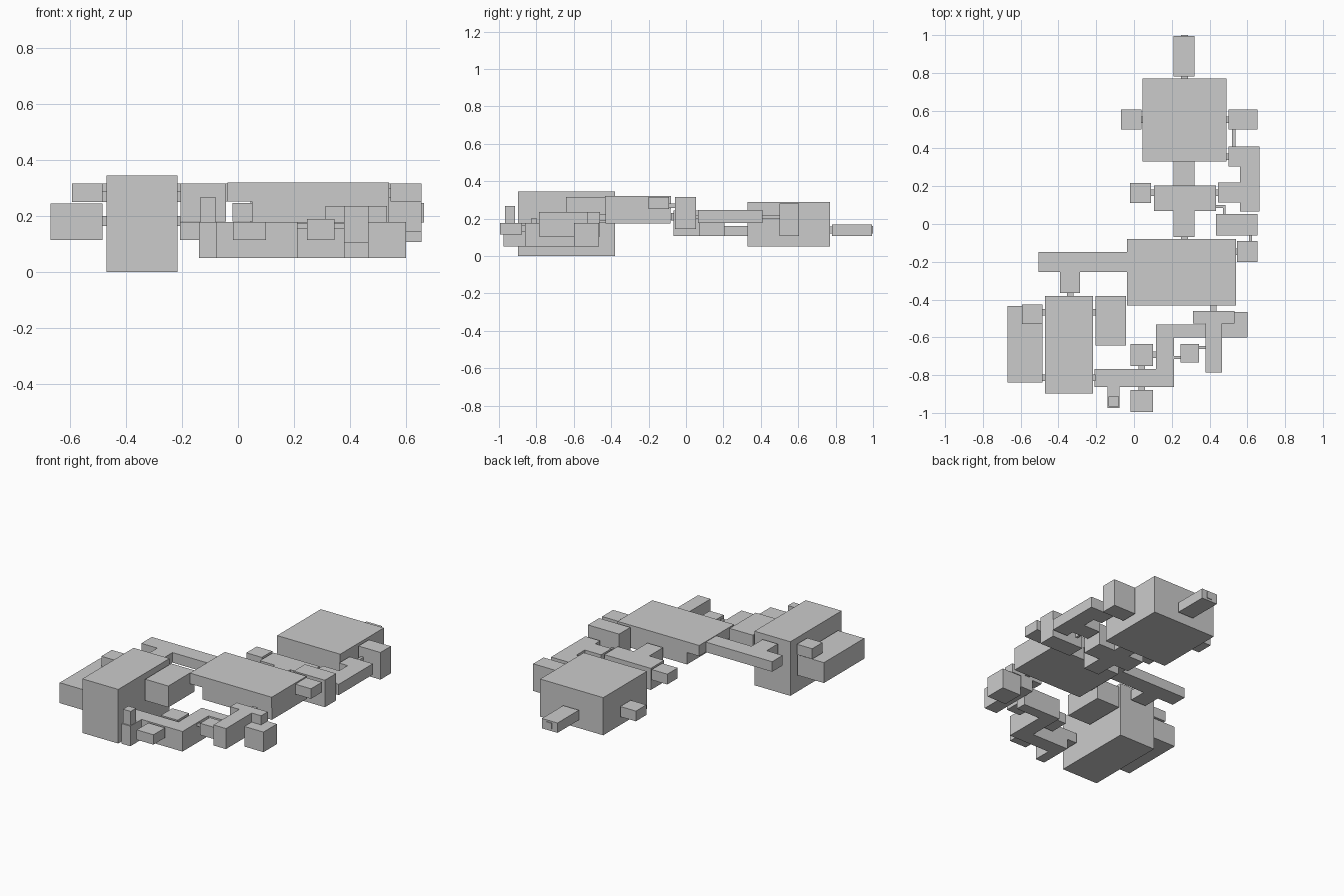
import bpy


def box(name, x0, x1, y0, y1, z0, z1):
    """Axis-aligned block given by its limits."""
    bpy.ops.mesh.primitive_cube_add(size=1, location=((x0 + x1) / 2, (y0 + y1) / 2, (z0 + z1) / 2))
    ob = bpy.context.object
    ob.name = name
    ob.scale = (x1 - x0, y1 - y0, z1 - z0)
    bpy.ops.object.transform_apply(location=False, rotation=False, scale=True)
    return ob


def prism(name, outline, z0, z1):
    """Plan outline extruded straight up."""
    n = len(outline)
    verts = [(x, y, z) for z in (z0, z1) for x, y in outline]
    faces = [tuple(reversed(range(n))), tuple(range(n, 2 * n))]
    faces += [(i, (i + 1) % n, (i + 1) % n + n, i + n) for i in range(n)]
    me = bpy.data.meshes.new(name)
    me.from_pydata(verts, [], faces)
    ob = bpy.data.objects.new(name, me)
    bpy.context.collection.objects.link(ob)
    return ob


# North hall and its side rooms
box("north_hall", 0.045, 0.49, 0.33, 0.77, 0.05, 0.29)
box("north_end_room", 0.21, 0.32, 0.78, 0.995, 0.107, 0.17)
box("north_west_room", -0.07, 0.04, 0.5, 0.605, 0.107, 0.172)
box("north_east_room", 0.5, 0.655, 0.5, 0.605, 0.107, 0.28)

# East winding corridor
prism("east_corridor", [(0.5, 0.41), (0.5, 0.305), (0.56, 0.305), (0.56, 0.22), (0.445, 0.22),
                        (0.445, 0.115), (0.56, 0.115), (0.56, 0.065), (0.665, 0.065), (0.665, 0.41)],
      0.177, 0.246)

# Crossing between the north hall and the central hall
box("crossing_center", 0.105, 0.433, 0.07, 0.205, 0.107, 0.245)
box("crossing_south", 0.21, 0.32, -0.068, 0.07, 0.107, 0.245)
box("crossing_north", 0.21, 0.32, 0.205, 0.33, 0.107, 0.16)
box("crossing_west_room", -0.02, 0.09, 0.112, 0.217, 0.18, 0.246)

# Central hall: wide upper plate over a shorter body
prism("central_hall", [(-0.037, -0.432), (0.54, -0.432), (0.54, -0.08), (-0.037, -0.08)], 0.252, 0.32)
box("central_hall_lower", 0.05, 0.54, -0.43, -0.082, 0.175, 0.252)
box("central_east_room", 0.545, 0.655, -0.2, -0.09, 0.252, 0.316)
box("inner_east_room", 0.435, 0.655, -0.06, 0.053, 0.145, 0.317)

# West T-shaped corridor
prism("west_corridor", [(-0.505, -0.147), (-0.505, -0.253), (-0.392, -0.253), (-0.392, -0.365),
                        (-0.285, -0.365), (-0.285, -0.253), (-0.037, -0.253), (-0.037, -0.147)],
      0.252, 0.316)

# West tower with attached rooms
box("west_tower", -0.47, -0.217, -0.897, -0.38, 0.0, 0.345)
box("west_long_room", -0.67, -0.485, -0.84, -0.433, 0.115, 0.245)
box("west_upper_room", -0.593, -0.485, -0.53, -0.425, 0.25, 0.316)
box("west_inner_room", -0.205, -0.042, -0.642, -0.38, 0.18, 0.316)

# South stepped corridor
prism("south_corridor", [(-0.14, -0.862), (0.212, -0.862), (0.212, -0.6), (0.38, -0.6), (0.38, -0.532),
                         (0.117, -0.532), (0.117, -0.767), (-0.14, -0.767)], 0.05, 0.178)
box("south_corridor_stub", -0.208, -0.14, -0.862, -0.767, 0.115, 0.178)
box("south_turret_base", -0.14, -0.077, -0.975, -0.862, 0.05, 0.178)
box("south_turret", -0.134, -0.08, -0.967, -0.913, 0.178, 0.268)
box("south_end_room", -0.018, 0.1, -0.995, -0.878, 0.115, 0.178)
box("south_inner_room", -0.018, 0.1, -0.752, -0.635, 0.115, 0.178)
box("south_small_room", 0.246, 0.345, -0.732, -0.635, 0.115, 0.19)

# South-east corridor
box("southeast_corridor", 0.378, 0.466, -0.787, -0.46, 0.105, 0.236)
box("southeast_bar", 0.313, 0.532, -0.527, -0.46, 0.178, 0.236)
box("southeast_room", 0.466, 0.6, -0.6, -0.465, 0.05, 0.178)

# Small doorways linking neighbouring rooms
doors = [
    (0.25, 0.285, 0.77, 0.78, 0.12, 0.157), (0.25, 0.285, 0.995, 1.0, 0.12, 0.16),
    (0.04, 0.045, 0.535, 0.57, 0.12, 0.157), (0.49, 0.5, 0.535, 0.57, 0.12, 0.157),
    (0.52, 0.537, 0.41, 0.5, 0.2, 0.22), (0.49, 0.5, 0.34, 0.372, 0.195, 0.23),
    (0.09, 0.105, 0.148, 0.182, 0.195, 0.23), (0.433, 0.445, 0.148, 0.182, 0.195, 0.23),
    (0.433, 0.485, 0.085, 0.1, 0.2, 0.22), (0.47, 0.485, 0.053, 0.085, 0.2, 0.22),
    (0.61, 0.626, -0.09, -0.06, 0.258, 0.28), (0.54, 0.545, -0.165, -0.13, 0.265, 0.3),
    (0.25, 0.285, -0.08, -0.068, 0.19, 0.23), (0.405, 0.438, -0.46, -0.43, 0.19, 0.225),
    (-0.355, -0.32, -0.38, -0.365, 0.265, 0.3), (-0.485, -0.47, -0.485, -0.45, 0.25, 0.29),
    (-0.217, -0.205, -0.485, -0.45, 0.25, 0.29), (-0.485, -0.47, -0.83, -0.797, 0.165, 0.2),
    (-0.217, -0.205, -0.83, -0.797, 0.165, 0.2), (0.025, 0.058, -0.878, -0.862, 0.13, 0.165),
    (0.025, 0.058, -0.767, -0.752, 0.13, 0.165), (0.1, 0.117, -0.71, -0.675, 0.13, 0.165),
    (0.212, 0.246, -0.714, -0.7, 0.155, 0.175), (0.345, 0.378, -0.662, -0.645, 0.155, 0.175),
]
for d in doors:
    box("doorway", *d)
